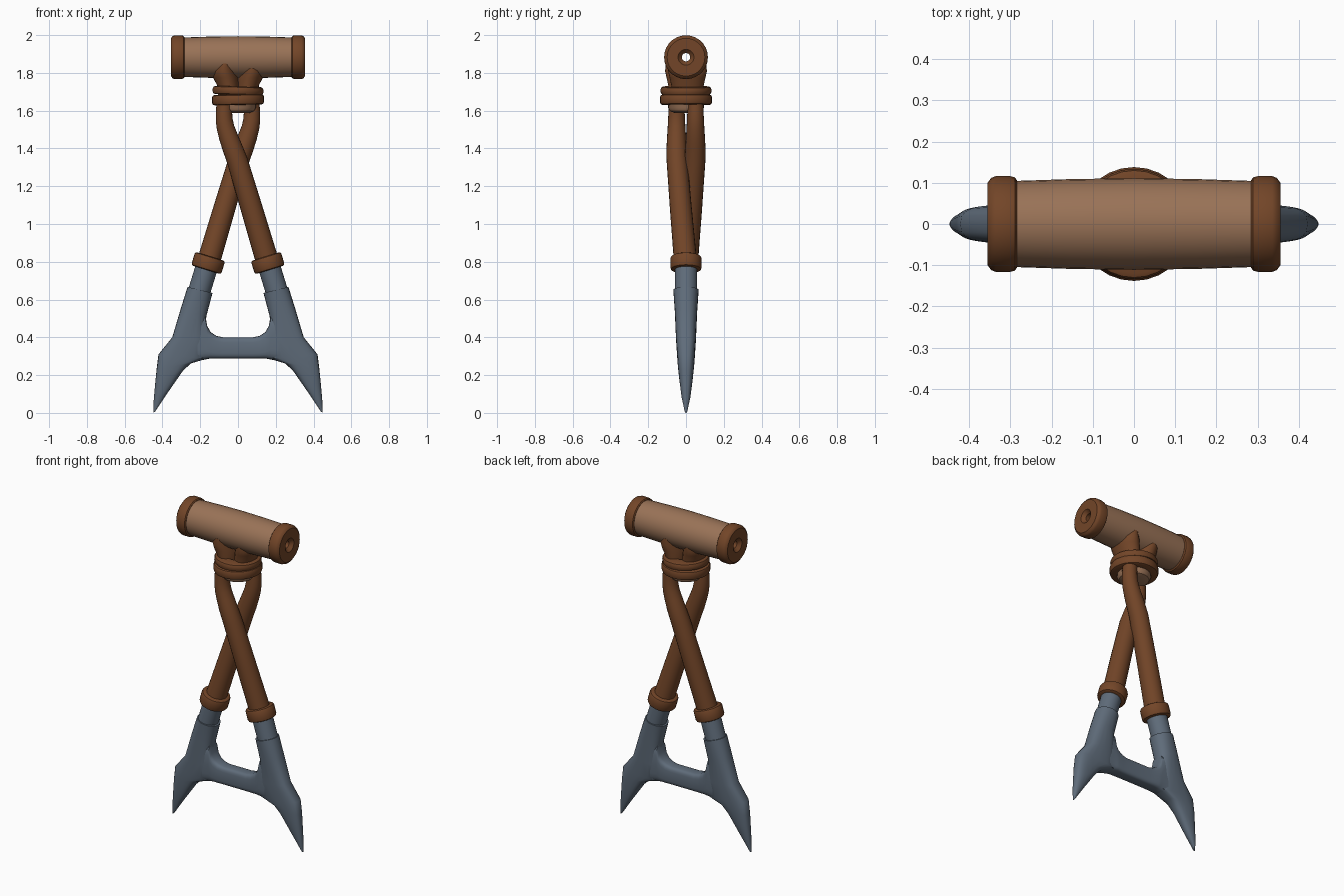
import bpy, bmesh, math
from mathutils import Vector

if "Cube" in bpy.data.objects:
    bpy.data.objects.remove(bpy.data.objects["Cube"])


def material(name, rgb):
    m = bpy.data.materials.new(name)
    m.diffuse_color = (*rgb, 1)
    m.use_nodes = True
    m.node_tree.nodes["Principled BSDF"].inputs["Base Color"].default_value = m.diffuse_color
    return m


TAN = material("tan wood", (0.32, 0.17, 0.095))
BROWN = material("brown wood", (0.17, 0.06, 0.021))
STEEL = material("slate steel", (0.115, 0.15, 0.195))


def skin(name, rings, mat, closed=False, angle=35):
    """Join equal-sized rings of points into a solid."""
    bm = bmesh.new()
    vs = [[bm.verts.new(p) for p in ring] for ring in rings]
    n, k = len(vs[0]), len(vs)
    for i in range(k if closed else k - 1):
        a, b = vs[i], vs[(i + 1) % k]
        for j in range(n):
            bm.faces.new((a[j], a[(j + 1) % n], b[(j + 1) % n], b[j]))
    if not closed:
        bm.faces.new(vs[0])
        bm.faces.new(vs[-1])
    bmesh.ops.recalc_face_normals(bm, faces=bm.faces)
    me = bpy.data.meshes.new(name)
    bm.to_mesh(me)
    bm.free()
    me.materials.append(mat)
    ob = bpy.data.objects.new(name, me)
    bpy.context.collection.objects.link(ob)
    bpy.ops.object.select_all(action='DESELECT')
    bpy.context.view_layer.objects.active = ob
    ob.select_set(True)
    bpy.ops.object.shade_smooth_by_angle(angle=math.radians(angle))
    return ob


def circle(c, axis, r, n=28):
    """Ring of points around an axis."""
    axis = Vector(axis).normalized()
    ref = Vector((0, 1, 0))
    u = (ref - axis * ref.dot(axis)).normalized()
    v = axis.cross(u)
    return [Vector(c) + r * (math.cos(t) * u + math.sin(t) * v)
            for t in (2 * math.pi * i / n for i in range(n))]


def lathe(name, profile, centre, axis, mat, closed=True):
    """Turn (radius, height) points about an axis."""
    ax = Vector(axis).normalized()
    rings = [circle(Vector(centre) + ax * h, ax, r) for r, h in profile]
    return skin(name, rings, mat, closed)


def slab(name, sections, mat, n=24):
    """Loft rounded sections: two xz edge points, half depth, squareness."""
    rings = []
    for ax, az, bx, bz, d, p in sections:
        c = Vector(((ax + bx) / 2, 0, (az + bz) / 2))
        h = Vector(((ax - bx) / 2, 0, (az - bz) / 2))
        ring = []
        for i in range(n):
            co, si = math.cos(2 * math.pi * i / n), math.sin(2 * math.pi * i / n)
            co = math.copysign(abs(co) ** (2 / p), co)
            si = math.copysign(abs(si) ** (2 / p), si)
            ring.append(c + h * co + Vector((0, d * si, 0)))
        rings.append(ring)
    return skin(name, rings, mat)


def band(inner, outer, height, b=0.012):
    """Profile of a ring with rounded edges."""
    h = height / 2
    return [(inner, -h), (outer - b, -h), (outer - b * .3, -h + b * .3), (outer, -h + b),
            (outer, h - b), (outer - b * .3, h - b * .3), (outer - b, h), (inner, h)]


# Hollow crosswise grip and its end caps
GZ = 1.883
lathe("grip", [(0.022, -0.3), (0.104, -0.3), (0.109, -0.15), (0.111, 0), (0.109, 0.15),
               (0.104, 0.3), (0.022, 0.3)], (0, 0, GZ), (1, 0, 0), TAN)
for s in (-1, 1):
    lathe("grip_cap", [(0.022, 0.284), (0.106, 0.284), (0.113, 0.289), (0.116, 0.3),
                       (0.116, 0.335), (0.112, 0.346), (0.1, 0.355), (0.042, 0.355),
                       (0.036, 0.348), (0.022, 0.335)], (0, 0, GZ), (s, 0, 0), BROWN)

# Two lobes of the saddle under the grip
for s in (-1, 1):
    rings = []
    for cx, z, rx, ry in ((0.05, 1.68, 0.056, 0.083), (0.053, 1.735, 0.058, 0.086),
                          (0.066, 1.775, 0.066, 0.095), (0.074, 1.81, 0.062, 0.103),
                          (0.07, 1.85, 0.045, 0.098)):
        rings.append([Vector((s * cx + rx * math.cos(t), s * 0.008 + ry * math.sin(t), z))
                      for t in (2 * math.pi * i / 24 for i in range(24))])
    skin("saddle_lobe", rings, BROWN)

# Double collar and the plug inside it
lathe("upper_collar", band(0.07, 0.134, 0.044, 0.014), (0, 0, 1.706), (0.03, 0, 1), BROWN)
lathe("lower_collar", band(0.07, 0.138, 0.055, 0.014), (0, 0, 1.658), (-0.02, 0, 1), BROWN)
lathe("plug", [(0.095, 1.70), (0.095, 1.615), (0.085, 1.598), (0.06, 1.588)],
      (0, 0, 0), (0, 0, 1), TAN, closed=False)

# Crossing shafts, ferrules and fork legs, repeated by a half turn
PATH = [(-0.070, -0.05, 1.67, 0.042), (-0.074, -0.05, 1.59, 0.043), (-0.073, -0.05, 1.55, 0.045),
        (-0.066, -0.05, 1.51, 0.047), (-0.052, -0.05, 1.465, 0.05), (-0.032, -0.05, 1.41, 0.053),
        (-0.005, -0.048, 1.34, 0.055), (0.073, -0.027, 1.08, 0.058), (0.159, -0.002, 0.79, 0.061)]
LEG = [(0.267, 0.667, 0.135, 0.635, 0.067, 2), (0.302, 0.555, 0.168, 0.51, 0.059, 2.4),
       (0.348, 0.40, 0.17, 0.385, 0.053, 3), (0.421, 0.31, 0.16, 0.288, 0.047, 3),
       (0.431, 0.23, 0.25, 0.262, 0.043, 2.8), (0.439, 0.15, 0.292, 0.222, 0.036, 2.5),
       (0.446, 0.07, 0.372, 0.107, 0.024, 2.2), (0.448, 0.0, 0.438, 0.008, 0.006, 2)]
DOWN = Vector((0.295, 0, -0.955))
for s in (-1, 1):
    pts = [Vector((s * p[0], s * p[1], p[2])) for p in PATH]
    rings = []
    for i, p in enumerate(pts):
        d = pts[min(i + 1, len(pts) - 1)] - pts[max(i - 1, 0)]
        rings.append(circle(p, d, PATH[i][3], 20))
    skin("shaft", rings, BROWN)
    d = Vector((s * DOWN.x, 0, DOWN.z))
    lathe("shaft_ring", band(0.05, 0.083, 0.074), (s * 0.158, 0, 0.793), d, BROWN)
    lathe("ferrule", [(0.059, 0), (0.059, 0.2)], (s * 0.16, 0, 0.79), d, STEEL, closed=False)
    slab("fork_leg", [(s * a, b, s * c, e, h, p) for a, b, c, e, h, p in LEG], STEEL)

# Crossbar with flared ends that blend into the legs
HALF = [(0.08, 0.40, 0.288, 0.043), (0.115, 0.408, 0.288, 0.045), (0.145, 0.428, 0.288, 0.047),
        (0.163, 0.46, 0.285, 0.048), (0.172, 0.51, 0.283, 0.048), (0.215, 0.51, 0.275, 0.048)]
bar = [(-x, t, -x, b, d, 4) for x, t, b, d in reversed(HALF)]
bar += [(x, t, x, b, d, 4) for x, t, b, d in HALF]
slab("fork_crossbar", bar, STEEL)
